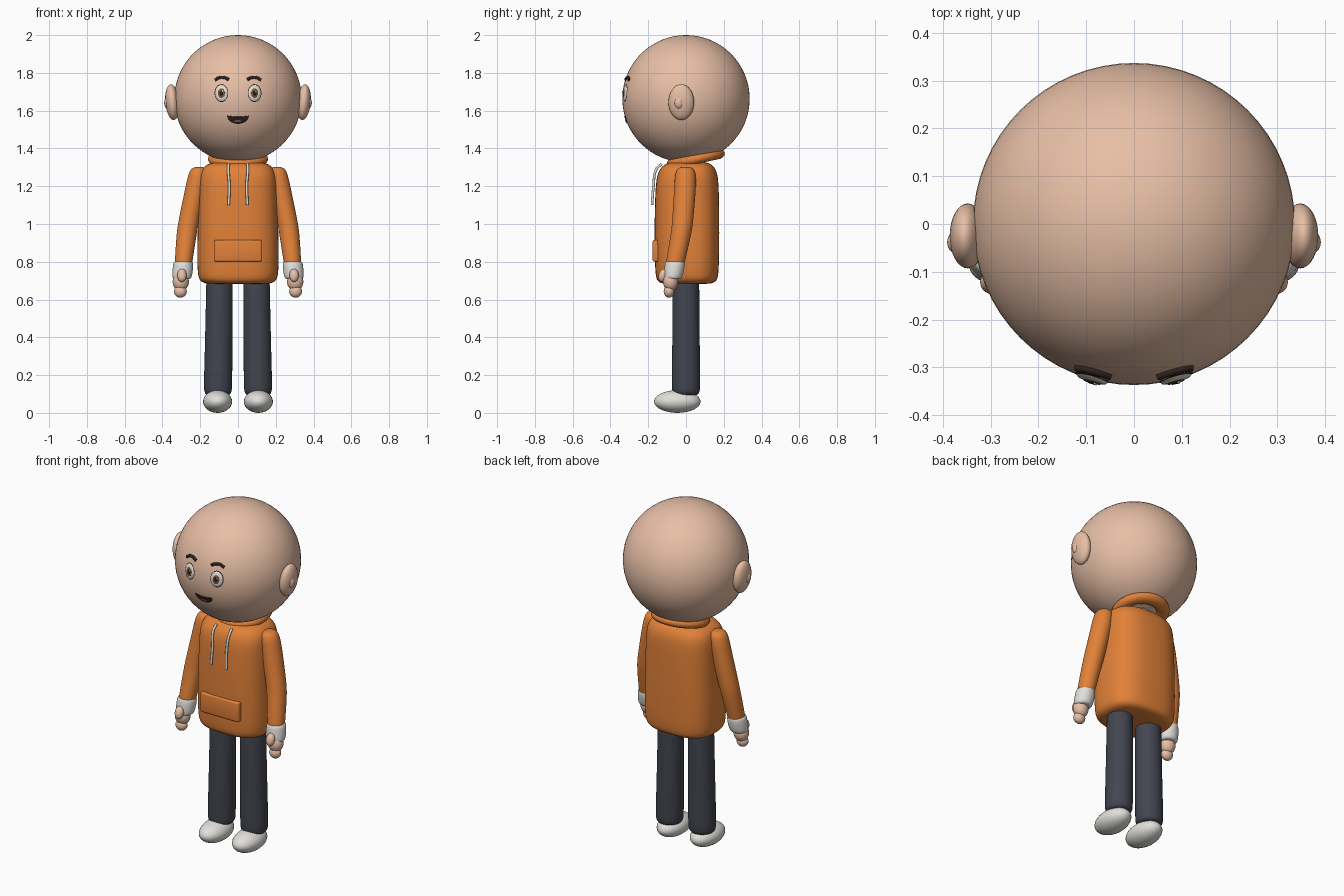
import bpy, bmesh, math
from math import cos, sin, pi, sqrt
from mathutils import Vector, Matrix

if "Cube" in bpy.data.objects:
    bpy.data.objects.remove(bpy.data.objects["Cube"])


def material(name, r, g, b):
    m = bpy.data.materials.new(name)
    m.diffuse_color = (r, g, b, 1)
    m.use_nodes = True
    m.node_tree.nodes["Principled BSDF"].inputs["Base Color"].default_value = m.diffuse_color
    return m


SKIN = material("skin", 0.80, 0.52, 0.38)
ORANGE = material("orange_fabric", 0.76, 0.22, 0.04)
NAVY = material("dark_trousers", 0.055, 0.06, 0.08)
WHITE = material("off_white", 0.75, 0.74, 0.70)
DARK = material("dark_brown", 0.03, 0.015, 0.012)
IRIS = material("iris_brown", 0.20, 0.09, 0.03)
TONGUE = material("tongue", 0.22, 0.11, 0.09)

HEAD = Vector((0, 0, 1.663))
R = 0.337


def finish(bm, name, mat, subsurf=0):
    bmesh.ops.recalc_face_normals(bm, faces=bm.faces)
    for f in bm.faces:
        f.smooth = True
    me = bpy.data.meshes.new(name)
    bm.to_mesh(me)
    bm.free()
    me.materials.append(mat)
    ob = bpy.data.objects.new(name, me)
    bpy.context.collection.objects.link(ob)
    if subsurf:
        mod = ob.modifiers.new("smooth", 'SUBSURF')
        mod.levels = mod.render_levels = subsurf
    return ob


def ellipsoid(name, centre, radii, mat, rot=(0, 0, 0), seg=32):
    bm = bmesh.new()
    bmesh.ops.create_uvsphere(bm, u_segments=seg, v_segments=seg // 2, radius=1)
    ob = finish(bm, name, mat)
    ob.location, ob.scale, ob.rotation_euler = centre, radii, rot
    return ob


def loft(name, rings, mat, power=2.0, n=24):
    """Closed body through horizontal rings (x, y, z, rx, ry)."""
    bm = bmesh.new()
    loops = []
    for x, y, z, rx, ry in rings:
        loop = []
        for i in range(n):
            c, s = cos(2 * pi * i / n), sin(2 * pi * i / n)
            loop.append(bm.verts.new((
                x + rx * math.copysign(abs(c) ** (2 / power), c),
                y + ry * math.copysign(abs(s) ** (2 / power), s), z)))
        loops.append(loop)
    for a, b in zip(loops, loops[1:]):
        for i in range(n):
            j = (i + 1) % n
            bm.faces.new((a[i], a[j], b[j], b[i]))
    bm.faces.new(loops[0])
    bm.faces.new(loops[-1])
    return finish(bm, name, mat, 2)


def tube(name, pts, r, mat):
    cu = bpy.data.curves.new(name, 'CURVE')
    cu.dimensions = '3D'
    cu.bevel_depth, cu.bevel_resolution, cu.use_fill_caps = r, 3, True
    sp = cu.splines.new('BEZIER')
    sp.bezier_points.add(len(pts) - 1)
    for p, co in zip(sp.bezier_points, pts):
        p.co = co
        p.handle_left_type = p.handle_right_type = 'AUTO'
    cu.materials.append(mat)
    ob = bpy.data.objects.new(name, cu)
    bpy.context.collection.objects.link(ob)
    return ob


def on_head(x, z, lift):
    dz = z - HEAD.z
    return Vector((x, -sqrt((R + lift) ** 2 - x * x - dz * dz), z))


def patch(name, cx, cz, outline, lift, mat, dome=0.0):
    """Filled outline laid over the front of the head."""
    bm = bmesh.new()
    rings = 5
    mid = bm.verts.new(on_head(cx, cz, lift + dome))
    prev = None
    for k in range(1, rings + 1):
        t = k / rings
        h = lift + dome * (1 - t * t) if k < rings else -0.002
        cur = [bm.verts.new(on_head(cx + x * t, cz + z * t, h)) for x, z in outline]
        for i in range(len(cur)):
            j = (i + 1) % len(cur)
            if prev:
                bm.faces.new((prev[i], prev[j], cur[j], cur[i]))
            else:
                bm.faces.new((mid, cur[i], cur[j]))
        prev = cur
    ob = finish(bm, name, mat)
    if sum(p.normal.y for p in ob.data.polygons) > 0:
        ob.data.flip_normals()
    return ob


def oval(rx, rz, n=32):
    return [(rx * cos(2 * pi * i / n), rz * sin(2 * pi * i / n)) for i in range(n)]


# Head and neck
ellipsoid("head", HEAD, (R, R, R), SKIN, seg=64)
loft("neck", [(0, 0.02, 1.27, 0.09, 0.09), (0, 0.02, 1.42, 0.09, 0.09)], SKIN)

# Hoodie body
loft("hoodie_body", [
    (0, 0.005, 0.683, 0.13, 0.09), (0, 0.005, 0.684, 0.175, 0.135),
    (0, 0.005, 0.70, 0.206, 0.161), (0, 0.005, 0.74, 0.215, 0.168),
    (0, 0.005, 0.85, 0.217, 0.172), (0, 0.005, 1.05, 0.212, 0.172),
    (0, 0.006, 1.20, 0.208, 0.168), (0, 0.008, 1.27, 0.203, 0.16),
    (0, 0.01, 1.31, 0.178, 0.135), (0, 0.012, 1.325, 0.14, 0.105),
    (0, 0.012, 1.328, 0.08, 0.07)], ORANGE, 2.7, 32)

# Rolled hood: tilted ring, thicker at the back
bm = bmesh.new()
N, M = 40, 14
grid = []
for i in range(N):
    a = 2 * pi * i / N
    w = 0.031 + 0.007 * sin(a)
    grid.append([bm.verts.new(((0.128 + w * cos(b)) * cos(a),
                               (0.125 + w * cos(b)) * sin(a), 0.027 * sin(b)))
                 for b in (2 * pi * j / M for j in range(M))])
for i in range(N):
    for j in range(M):
        p, q = grid[i], grid[(i + 1) % N]
        bm.faces.new((p[j], q[j], q[(j + 1) % M], p[(j + 1) % M]))
bm.transform(Matrix.Translation((0, 0.045, 1.343)) @ Matrix.Rotation(math.radians(12), 4, 'X'))
finish(bm, "hood_roll", ORANGE)

# Front pocket
bm = bmesh.new()
bmesh.ops.create_cube(bm, size=1)
bm.transform(Matrix.Diagonal((0.25, 0.035, 0.115, 1)))
pocket = finish(bm, "front_pocket", ORANGE)
pocket.location = (0, -0.159, 0.858)
bev = pocket.modifiers.new("round", 'BEVEL')
bev.width, bev.segments = 0.009, 3

# Mouth
mouth = [(-0.062 + 0.124 * i / 16, 0.018 - 0.006 * sin(pi * i / 16)) for i in range(17)]
mouth += [(0.062 * cos(pi * i / 16), 0.018 - 0.047 * sin(pi * i / 16)) for i in range(1, 16)]
patch("mouth", 0, 1.557, mouth, 0.003, DARK)
patch("tongue", 0, 1.545, oval(0.028, 0.007), 0.005, TONGUE)

for s, side in ((-1, "right"), (1, "left")):
    # Eyes and brows
    ex, ez = 0.088 * s, 1.693
    patch(side + "_eye_rim", ex, ez, oval(0.039, 0.051), 0.002, DARK)
    patch(side + "_eye_white", ex, ez, oval(0.036, 0.047), 0.004, WHITE, 0.003)
    patch(side + "_iris", ex, ez, oval(0.022, 0.030), 0.008, IRIS)
    patch(side + "_pupil", ex, ez, oval(0.011, 0.015), 0.010, DARK)
    patch(side + "_eye_glint", ex + 0.006, ez + 0.010, oval(0.004, 0.005, 12), 0.012, WHITE)
    tube(side + "_brow", [on_head(s * x, z, 0.002) for x, z in
         ((0.050, 1.765), (0.072, 1.775), (0.098, 1.775), (0.121, 1.762))], 0.008, DARK)

    # Ears
    ellipsoid(side + "_ear", (0.348 * s, -0.025, 1.645), (0.037, 0.068, 0.095), SKIN,
              (0, 0.09 * s, 0))
    ellipsoid(side + "_ear_inner", (0.372 * s, -0.038, 1.642), (0.019, 0.024, 0.032), SKIN)

    # Sleeves, cuffs and hands
    loft(side + "_sleeve", [
        (s * 0.207, -0.003, 1.302, 0.018, 0.02), (s * 0.207, -0.003, 1.296, 0.04, 0.042),
        (s * 0.210, -0.003, 1.265, 0.054, 0.057), (s * 0.226, -0.005, 1.18, 0.056, 0.058),
        (s * 0.262, -0.018, 1.01, 0.055, 0.056), (s * 0.272, -0.025, 0.95, 0.054, 0.055),
        (s * 0.288, -0.056, 0.80, 0.047, 0.050), (s * 0.290, -0.06, 0.77, 0.045, 0.048)], ORANGE)
    loft(side + "_cuff", [
        (s * 0.290, -0.058, 0.804, 0.042, 0.042), (s * 0.290, -0.058, 0.800, 0.053, 0.053),
        (s * 0.292, -0.062, 0.76, 0.055, 0.054), (s * 0.297, -0.070, 0.715, 0.052, 0.050),
        (s * 0.297, -0.070, 0.706, 0.042, 0.040)], WHITE)
    ellipsoid(side + "_palm", (s * 0.303, -0.082, 0.695), (0.043, 0.040, 0.050), SKIN)
    ellipsoid(side + "_fingers", (s * 0.305, -0.090, 0.643), (0.034, 0.028, 0.033), SKIN)
    ellipsoid(side + "_thumb", (s * 0.297, -0.122, 0.728), (0.025, 0.023, 0.036), SKIN,
              (-0.3, 0, 0))

    # Drawstrings
    tube(side + "_drawstring", [(s * 0.050, -0.130, 1.318), (s * 0.052, -0.157, 1.29),
         (s * 0.046, -0.172, 1.20), (s * 0.050, -0.180, 1.10)], 0.007, WHITE)

    # Legs and shoes
    loft(side + "_leg", [
        (s * 0.098, 0.0, 0.78, 0.07, 0.07), (s * 0.098, 0.0, 0.66, 0.071, 0.071),
        (s * 0.103, 0.0, 0.30, 0.074, 0.074), (s * 0.106, 0.0, 0.15, 0.076, 0.076),
        (s * 0.106, 0.0, 0.105, 0.074, 0.074), (s * 0.106, 0.0, 0.09, 0.055, 0.055)], NAVY)
    ellipsoid(side + "_shoe", (s * 0.108, -0.046, 0.060), (0.077, 0.123, 0.060), WHITE)
